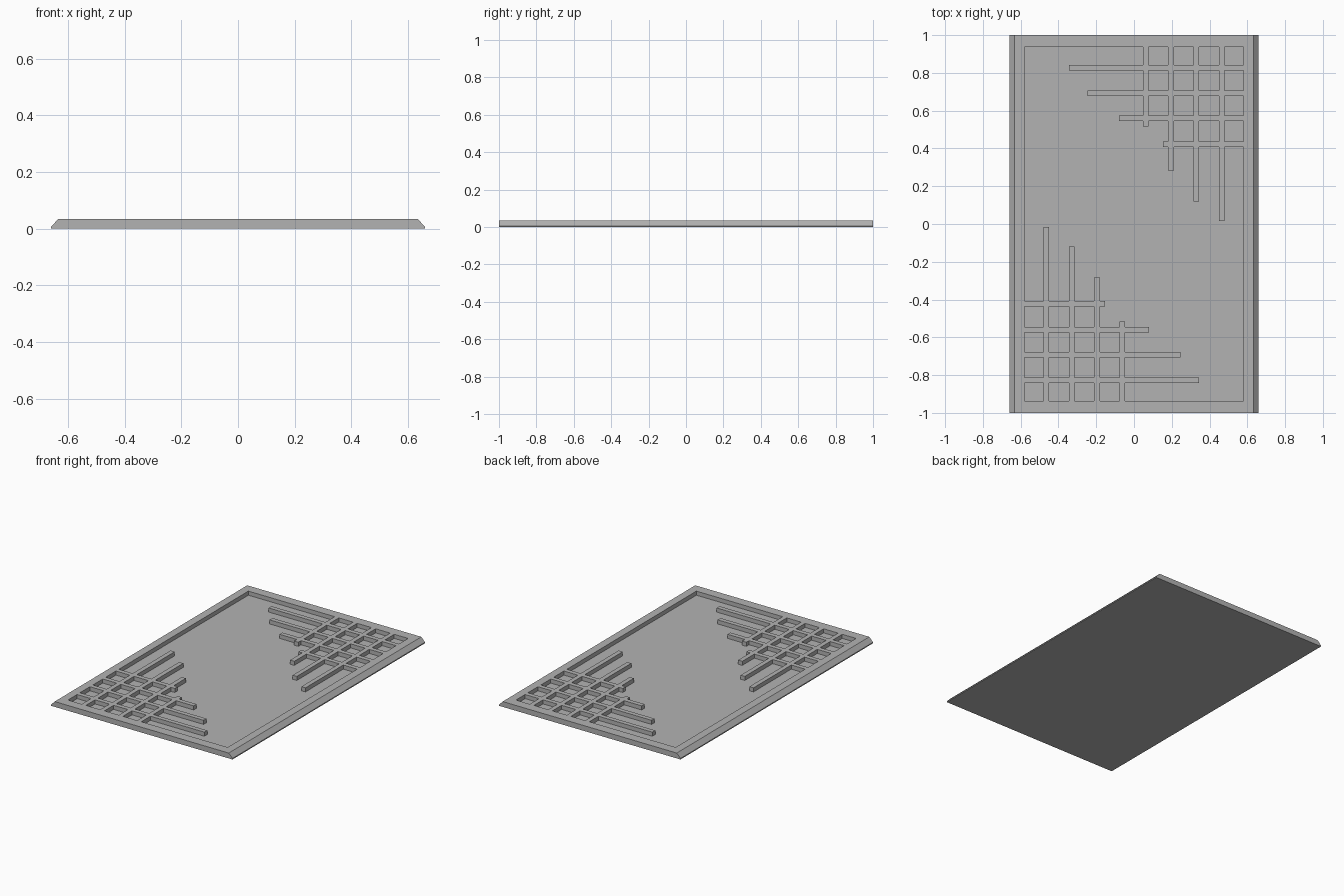
import bpy
import bmesh

if "Cube" in bpy.data.objects:
    bpy.data.objects.remove(bpy.data.objects["Cube"], do_unlink=True)

TOP, LIP, FLOOR = 0.035, 0.007, 0.008
HALF_TOP, HALF_BASE, HALF_LEN = 0.633, 0.66, 1.0
POCKET_X, POCKET_Y = 0.581, 0.937
BAR = 0.015  # half width of a rib

# Ribs of one corner: centre line and free end
rows = [(0.827, -0.345), (0.693, -0.245), (0.56, -0.08), (0.423, 0.153)]
columns = [(0.062, 0.517), (0.196, 0.283), (0.33, 0.118), (0.465, 0.015)]
ribs = [(end, POCKET_X, y - BAR, y + BAR) for y, end in rows]
ribs += [(x - BAR, x + BAR, end, POCKET_Y) for x, end in columns]
# Opposite corner is the same lattice turned half a circle
ribs += [(-x1, -x0, -y1, -y0) for x0, x1, y0, y1 in ribs]


def grid_lines(pocket, outer, values):
    return sorted({round(v, 4) for v in [pocket, -pocket, outer, -outer, *values]})


def in_pocket(x, y):
    if abs(x) > POCKET_X or abs(y) > POCKET_Y:
        return False
    return not any(a < x < b and c < y < d for a, b, c, d in ribs)


# Flat top surface split along the rim and rib edges
xs = grid_lines(POCKET_X, HALF_TOP, [v for r in ribs for v in r[:2]])
ys = grid_lines(POCKET_Y, HALF_LEN, [v for r in ribs for v in r[2:]])
bm = bmesh.new()
verts = [[bm.verts.new((x, y, TOP)) for y in ys] for x in xs]
for i in range(len(xs) - 1):
    for j in range(len(ys) - 1):
        bm.faces.new((verts[i][j], verts[i + 1][j],
                      verts[i + 1][j + 1], verts[i][j + 1]))

# Bevelled long sides, straight ends and underside
edges = [e for e in bm.edges if e.is_boundary]
for z, half in ((LIP, HALF_BASE), (0.0, HALF_BASE)):
    new = bmesh.ops.extrude_edge_only(bm, edges=edges)["geom"]
    for v in (g for g in new if isinstance(g, bmesh.types.BMVert)):
        v.co.z = z
        v.co.x *= half / max(HALF_TOP, HALF_BASE if z == 0 else 0)
    edges = [g for g in new if isinstance(g, bmesh.types.BMEdge) and g.is_boundary]
bmesh.ops.holes_fill(bm, edges=edges, sides=0)

# Sink the pockets, leaving rim and ribs standing
sunk = [f for f in bm.faces
        if all(abs(v.co.z - TOP) < 1e-5 for v in f.verts)
        and in_pocket(*f.calc_center_median().xy)]
new = bmesh.ops.extrude_face_region(bm, geom=sunk)["geom"]
for v in (g for g in new if isinstance(g, bmesh.types.BMVert)):
    v.co.z = FLOOR
old = [f for f in sunk if f.is_valid]
if old:
    bmesh.ops.delete(bm, geom=old, context="FACES")

# Merge coplanar faces into clean panels
bmesh.ops.dissolve_limit(bm, angle_limit=0.01, verts=bm.verts[:], edges=bm.edges[:])
bmesh.ops.recalc_face_normals(bm, faces=bm.faces[:])

mesh = bpy.data.meshes.new("lattice_tray")
bm.to_mesh(mesh)
bm.free()
tray = bpy.data.objects.new("lattice_tray", mesh)
bpy.context.collection.objects.link(tray)

grey = bpy.data.materials.new("mid_grey")
grey.use_nodes = True
grey.diffuse_color = (0.45, 0.45, 0.45, 1)
grey.node_tree.nodes["Principled BSDF"].inputs["Base Color"].default_value = (0.45, 0.45, 0.45, 1)
mesh.materials.append(grey)
